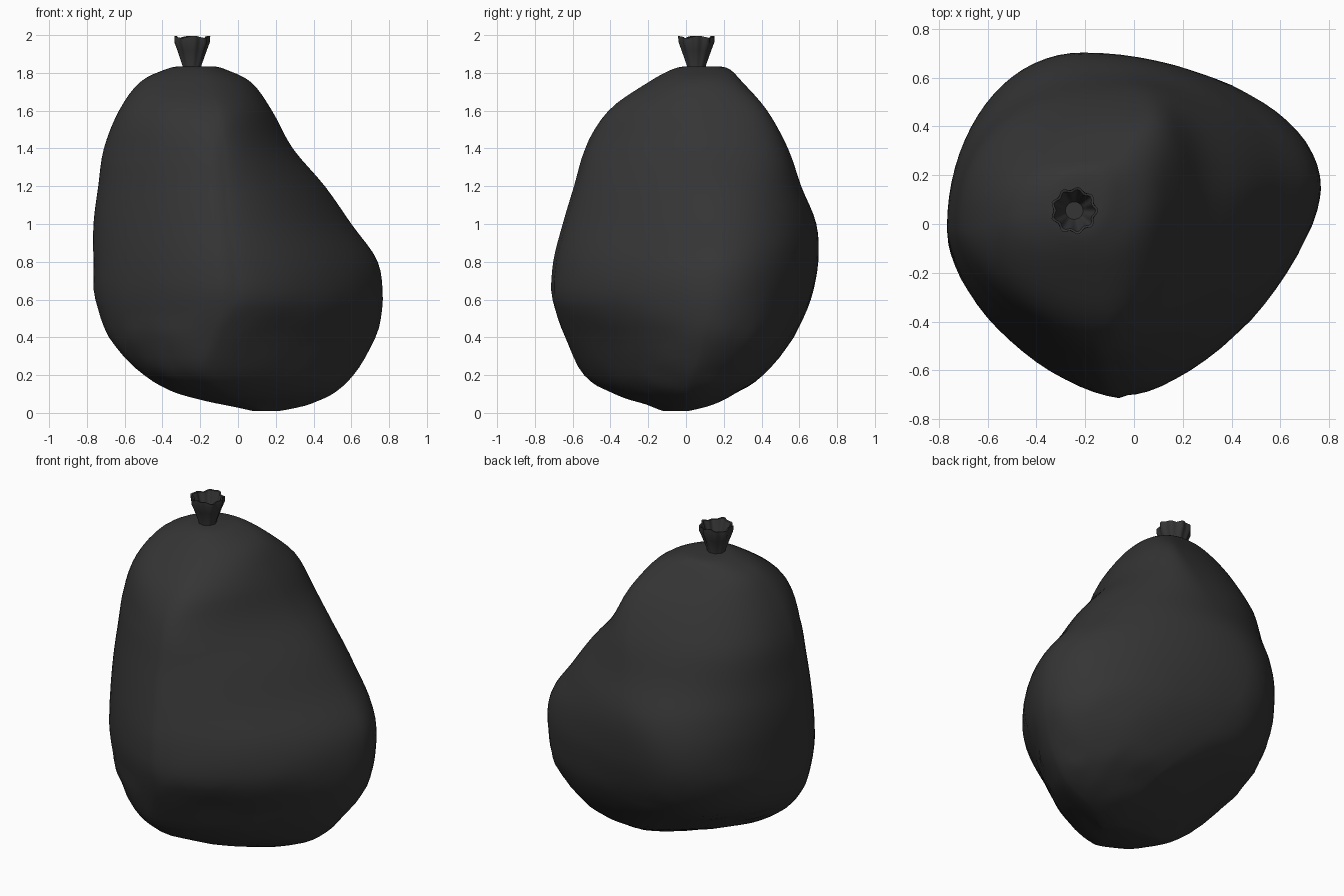
import bpy, bmesh, math
from mathutils import Vector, noise

cube = bpy.data.objects.get("Cube")
if cube:
    bpy.data.objects.remove(cube, do_unlink=True)

# One dark plastic colour
plastic = bpy.data.materials.new("black plastic")
plastic.use_nodes = True
plastic.diffuse_color = (0.035, 0.035, 0.035, 1)
shader = plastic.node_tree.nodes["Principled BSDF"]
shader.inputs["Base Color"].default_value = plastic.diffuse_color
shader.inputs["Roughness"].default_value = 0.6


def loft(name, rings, angle):
    """Skin a list of closed rings, cap both ends and shade smooth."""
    bm = bmesh.new()
    loops = [[bm.verts.new(p) for p in ring] for ring in rings]
    for low, high in zip(loops, loops[1:]):
        count = len(low)
        for i in range(count):
            j = (i + 1) % count
            bm.faces.new((low[i], low[j], high[j], high[i]))
    # Fan caps around a centre vertex
    for loop, flip in ((loops[0], True), (loops[-1], False)):
        middle = sum((v.co for v in loop), Vector()) / len(loop)
        centre = bm.verts.new(middle)
        for a, b in zip(loop, loop[1:] + loop[:1]):
            bm.faces.new((b, a, centre) if flip else (a, b, centre))
    bmesh.ops.recalc_face_normals(bm, faces=bm.faces)
    mesh = bpy.data.meshes.new(name)
    bm.to_mesh(mesh)
    bm.free()
    mesh.materials.append(plastic)
    obj = bpy.data.objects.new(name, mesh)
    bpy.context.collection.objects.link(obj)
    bpy.ops.object.select_all(action="DESELECT")
    obj.select_set(True)
    bpy.context.view_layer.objects.active = obj
    bpy.ops.object.shade_smooth_by_angle(angle=math.radians(angle))
    return obj


def spline(rows, steps):
    """Smooth curve through table rows."""
    padded = [rows[0]] + rows + [rows[-1]]
    out = []
    for a, b, c, d in zip(padded, padded[1:], padded[2:], padded[3:]):
        for k in range(steps):
            t = k / steps
            out.append([q + t / 2 * (r - p + t * (2 * p - 5 * q + 4 * r - s
                        + t * (3 * (q - r) + s - p)))
                        for p, q, r, s in zip(a, b, c, d)])
    return out + [rows[-1]]


def blend(value, low, high):
    return max(0, min(1, (value - low) / (high - low)))


# Sack outline: height, right, left, front, back, front ridge x, back ridge x
outline = [
    (.01, .08, .22, -.12, .02, .13, .15),
    (.04, -.06, .36, -.2, .13, .07, .15),
    (.1, -.31, .5, -.38, .26, -.05, .13),
    (.2, -.5, .61, -.54, .41, -.16, .08),
    (.4, -.68, .73, -.64, .57, -.12, -.08),
    (.6, -.755, .765, -.7, .66, -.03, -.2),
    (.8, -.765, .74, -.69, .7, -.04, -.22),
    (1, -.765, .6, -.64, .69, -.06, -.16),
    (1.2, -.74, .46, -.58, .61, -.08, -.08),
    (1.4, -.71, .29, -.52, .54, -.09, 0),
    (1.6, -.63, .18, -.41, .43, -.11, .03),
    (1.75, -.52, .07, -.2, .3, -.17, -.08),
    (1.82, -.38, -.07, -.07, .23, -.21, -.18),
    (1.835, -.31, -.13, 0, .17, -.22, -.22),
]
QUARTER = 18


def sack_ring(row):
    """Four curved quarters between the extreme points of one level."""
    z, x0, x1, y0, y1, front_x, back_x = row
    left_y = y0 + (y1 - y0) * .62
    right_y = y0 + (y1 - y0) * (.47 - .1 * blend(z, .5, .2))
    back_left = .9 + .14 * blend(z, .4, .8) - .24 * blend(z, 1, 1.6)
    back_right = .97 + .6 * blend(z, .4, .1) - .15 * blend(z, 1, 1.4)
    front_right = 1.23 - .25 * blend(z, 1.4, 1.7)
    front_left = 1.3 + .08 * blend(z, .6, .4) - .3 * blend(z, 1.5, 1.8)
    # The two sides overlap in a fold down the front
    fold = .016 * blend(z, .5, .65) * blend(z, 1.6, 1.45)
    quarters = [
        (back_x, left_y, x1, y1, back_left),
        (back_x, right_y, x0, y1, back_right),
        (front_x, right_y, x0, y0, front_right),
        (front_x, left_y, x1, y0, front_left),
    ]
    ring = []
    for q, (cx, cy, ex, ey, power) in enumerate(quarters):
        for k in range(QUARTER):
            t = k / QUARTER * math.pi / 2
            along, across = math.cos(t), math.sin(t)
            if q % 2:
                along, across = across, along
            p = Vector((cx + (ex - cx) * along ** power,
                        cy + (ey - cy) * across ** power, z))
            if q == 2:
                p.y -= fold * across ** 6
            # Fine wrinkles toward the base
            out = Vector((p.x - (x0 + x1) / 2, p.y - (y0 + y1) / 2, 0))
            dent = .01 * blend(z, .9, .2) * noise.noise(p * 9)
            ring.append(p + out.normalized() * dent)
    return ring


loft("sack_body", [sack_ring(row) for row in spline(outline, 4)], 40)


# Gathered neck: a fluted open cup, outside up then inside down
def neck_ring(z, radius, flute):
    ring = []
    for i in range(54):
        a = i / 54 * math.tau
        r = radius * (1 + flute * math.cos(9 * a))
        rim = .006 * math.sin(4 * a + 1) * blend(z, 1.9, 1.98)
        ring.append(Vector((-.245 + r * math.cos(a),
                            .055 + r * math.sin(a), z + rim)))
    return ring


neck = [(1.82, .05, .02), (1.84, .05, .03), (1.92, .076, .06),
        (1.96, .091, .06), (1.99, .091, .08), (1.988, .081, .08),
        (1.95, .068, .08), (1.9, .05, .05), (1.87, .036, 0)]
loft("gathered_neck", [neck_ring(*level) for level in neck], 50)
